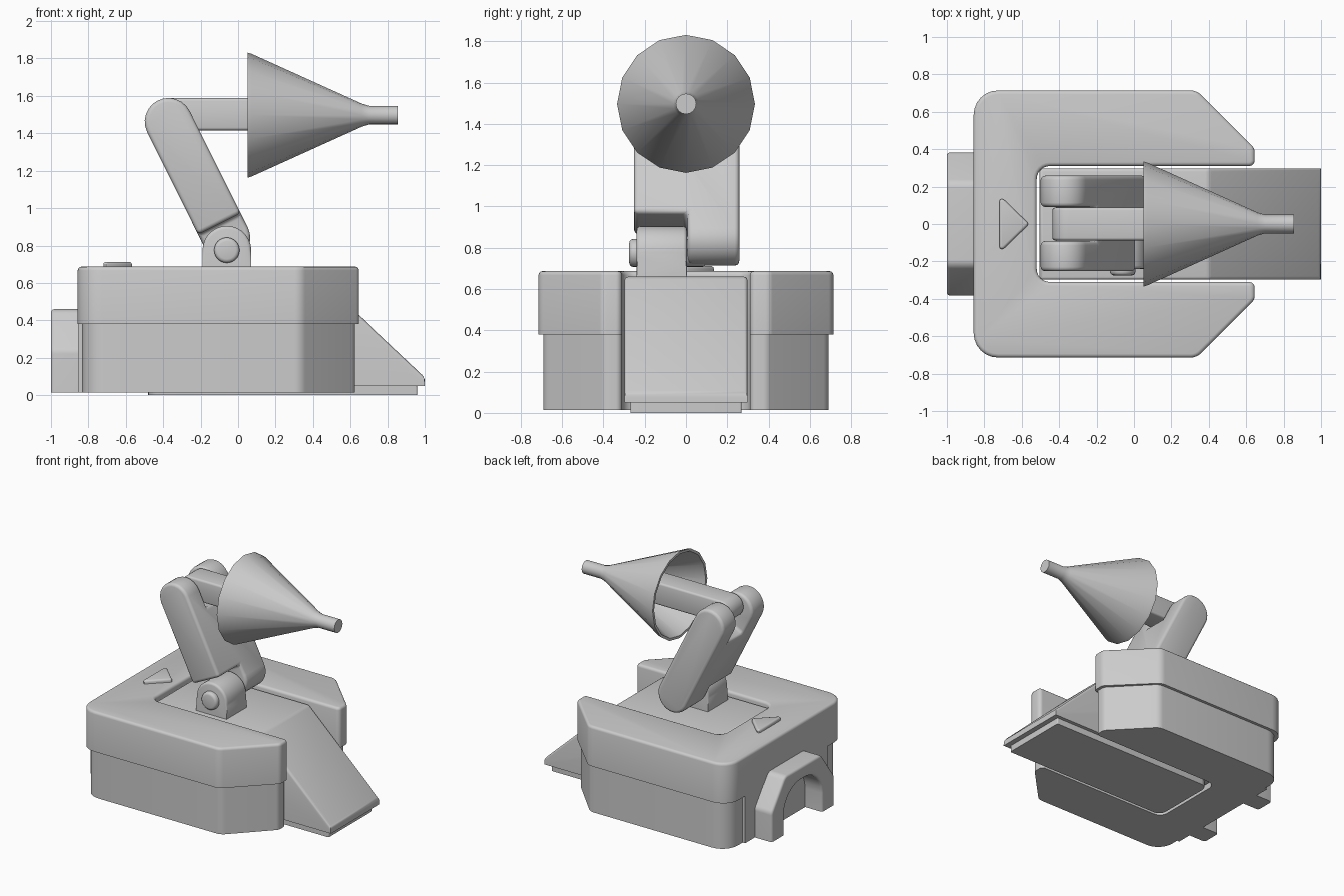
import bpy, bmesh, math
from mathutils import Vector

cube = bpy.data.objects.get("Cube")
if cube:
    bpy.data.objects.remove(cube, do_unlink=True)

GREY = (0.6, 0.6, 0.6, 1)
grey = bpy.data.materials.new("plain grey")
grey.use_nodes = True
grey.diffuse_color = GREY
grey.node_tree.nodes["Principled BSDF"].inputs["Base Color"].default_value = GREY


def rounded(corners, steps=6):
    """Turn (u, v, radius) corners into an outline with arc fillets."""
    out = []
    for i, (u, v, r) in enumerate(corners):
        p = Vector((u, v))
        if r == 0:
            out.append(p)
            continue
        a = (Vector(corners[i - 1][:2]) - p).normalized()
        b = (Vector(corners[(i + 1) % len(corners)][:2]) - p).normalized()
        half = a.angle(b) / 2
        centre = p + (a + b).normalized() * r / math.sin(half)
        start = p + a * r / math.tan(half) - centre
        end = p + b * r / math.tan(half) - centre
        sweep = math.atan2(start.x * end.y - start.y * end.x, start.dot(end))
        for k in range(steps + 1):
            t = sweep * k / steps
            out.append(centre + Vector((start.x * math.cos(t) - start.y * math.sin(t),
                                        start.x * math.sin(t) + start.y * math.cos(t))))
    return out


def capsule(a, b, r, steps=12):
    """Outline of a bar with round ends."""
    a, b = Vector(a), Vector(b)
    base = math.atan2(b.y - a.y, b.x - a.x)
    out = []
    for c, turn in ((b, -math.pi / 2), (a, math.pi / 2)):
        for k in range(steps + 1):
            t = base + turn + math.pi * k / steps
            out.append(c + Vector((math.cos(t), math.sin(t))) * r)
    return out


def add(name, bm):
    bmesh.ops.recalc_face_normals(bm, faces=bm.faces)
    mesh = bpy.data.meshes.new(name)
    bm.to_mesh(mesh)
    bm.free()
    mesh.materials.append(grey)
    ob = bpy.data.objects.new(name, mesh)
    bpy.context.collection.objects.link(ob)
    return ob


def prism(name, outline, axis, lo, hi, bevel=0.0, keep=lambda e: True):
    """Extrude an outline along an axis and round its sharp edges."""
    place = {"z": lambda p, w: (p[0], p[1], w),
             "y": lambda p, w: (p[0], w, p[1]),
             "x": lambda p, w: (w, p[0], p[1])}[axis]
    bm = bmesh.new()
    face = bm.faces.new([bm.verts.new(place(p, lo)) for p in outline])
    ext = bmesh.ops.extrude_face_region(bm, geom=[face])["geom"]
    shift = Vector(place((0, 0), hi - lo))
    bmesh.ops.translate(bm, verts=[g for g in ext if isinstance(g, bmesh.types.BMVert)], vec=shift)
    bmesh.ops.recalc_face_normals(bm, faces=bm.faces)
    if bevel:
        edges = [e for e in bm.edges if e.calc_face_angle(0) > math.radians(32) and keep(e)]
        bmesh.ops.bevel(bm, geom=edges, offset=bevel, segments=3, profile=0.5,
                        affect="EDGES", clamp_overlap=True)
    return add(name, bm)


def above(z):
    return lambda e: all(v.co.z > z for v in e.verts)


def body_plan(inset):
    tip = 0.645 - inset
    half = [(-0.52, 0.31, 0.07), (tip, 0.31, 0.03), (tip, 0.405 - inset / 2, 0.05),
            (0.335, 0.714 - inset, 0.08), (-0.857 + inset, 0.714 - inset, 0.13)]
    return rounded(half + [(x, -y, r) for x, y, r in reversed(half)])


# Base: lower shell, overhanging upper shell
prism("lower_shell", body_plan(0.023), "z", 0.015, 0.39)
prism("upper_shell", body_plan(0), "z", 0.38, 0.687, 0.02, above(0.6))
prism("back_panel", [(-0.855, -0.5), (-0.8, -0.5), (-0.8, 0.5), (-0.855, 0.5)], "z", 0.015, 0.385)

# Sloping insert between the two sides, and its sole plate
prism("ramp", [(-0.505, 0.05), (1, 0.05), (1, 0.095), (0.4, 0.66), (-0.505, 0.66)],
      "y", -0.298, 0.298, 0.018, above(0.07))
prism("sole_plate", rounded([(-0.48, -0.27, 0.06), (0.96, -0.27, 0.01),
                             (0.96, 0.27, 0.01), (-0.48, 0.27, 0.06)]), "z", 0, 0.06)

# Arched bracket on the back
arch_outer = rounded([(0.383, 0.015, 0), (0.383, 0.24, 0.06), (0.22, 0.46, 0.06),
                      (-0.22, 0.46, 0.06), (-0.383, 0.24, 0.06), (-0.383, 0.015, 0)])
arch_inner = rounded([(-0.23, 0.015, 0), (-0.23, 0.36, 0.2), (0.23, 0.36, 0.2), (0.23, 0.015, 0)])
prism("back_arch", arch_outer + arch_inner, "x", -1, -0.82, 0.018,
      lambda e: all(v.co.x < -0.9 and v.co.z > 0.02 for v in e.verts) or
      all(v.co.x < -0.9 for v in e.verts) and abs(e.verts[0].co.z - e.verts[1].co.z) > 0.05)

# Triangular button
prism("arrow_button", rounded([(-0.72, -0.155, 0.015), (-0.56, 0, 0.015), (-0.72, 0.155, 0.015)], 3),
      "z", 0.67, 0.712, 0.015, above(0.7))

# Shoulder mount with its pivot pin
PIVOT = (-0.06, 0.775)
mount = [(0.07, 0.62)] + [(PIVOT[0] + 0.13 * math.cos(math.pi * k / 14),
                           PIVOT[1] + 0.13 * math.sin(math.pi * k / 14)) for k in range(15)] + [(-0.19, 0.62)]
prism("shoulder_mount", mount, "y", -0.24, 0.005, 0.018, above(0.63))
pin = [(PIVOT[0] + 0.068 * math.cos(math.tau * k / 24),
        PIVOT[1] + 0.068 * math.sin(math.tau * k / 24)) for k in range(24)]
prism("shoulder_pin", pin, "y", -0.275, 0.1, 0.02)

# Upper arm: a bar with a step below and a slot above
LOW, HIGH = Vector((-0.062, 0.84)), Vector((-0.372, 1.462))
along = (HIGH - LOW).normalized()
across = Vector((along.y, -along.x))
arm = prism("upper_arm", capsule(LOW, HIGH, 0.127), "y", -0.252, 0.258)


def arm_box(name, s0, s1, y0, y1):
    pts = [LOW + along * s + across * t for s, t in ((s0, -0.3), (s0, 0.3), (s1, 0.3), (s1, -0.3))]
    return prism(name, pts, "y", y0, y1)


cutters = [arm_box("step_cutter", -0.4, 0.085, -0.5, 0.008),
           arm_box("slot_cutter", 0.56, 1.2, -0.092, 0.092)]
for cutter in cutters:
    mod = arm.modifiers.new("cut", "BOOLEAN")
    mod.operation, mod.solver, mod.object = "DIFFERENCE", "EXACT", cutter
soft = arm.modifiers.new("soft_edges", "BEVEL")
soft.width, soft.segments, soft.angle_limit = 0.022, 3, math.radians(35)
graph = bpy.context.evaluated_depsgraph_get()
arm_mesh = bpy.data.meshes.new_from_object(arm.evaluated_get(graph))
arm.modifiers.clear()
arm.data = arm_mesh
for cutter in cutters:
    bpy.data.objects.remove(cutter, do_unlink=True)

# Forearm reaching into the funnel
prism("forearm", capsule((-0.35, 1.502), (0.4, 1.502), 0.086), "y", -0.088, 0.088, 0.015)

# Hollow funnel with a spout
profile = [(0.6, 0), (0.6, 0.06), (0.052, 0.315), (0.052, 0.334), (0.072, 0.328),
           (0.66, 0.062), (0.7, 0.05), (0.855, 0.05), (0.855, 0)]
bm = bmesh.new()
ring = [bm.verts.new((x, 0, r)) for x, r in profile]
edges = [bm.edges.new(pair) for pair in zip(ring, ring[1:])]
bmesh.ops.spin(bm, geom=ring + edges, cent=(0, 0, 0), axis=(1, 0, 0), angle=math.tau, steps=16)
bmesh.ops.remove_doubles(bm, verts=bm.verts, dist=0.0005)
bmesh.ops.translate(bm, verts=bm.verts, vec=(0, 0, 1.497))
add("funnel", bm)

# Smooth shading with crisp edges
for ob in bpy.context.collection.objects:
    if ob.type == "MESH" and grey.name in ob.data.materials:
        bpy.ops.object.select_all(action="DESELECT")
        ob.select_set(True)
        bpy.context.view_layer.objects.active = ob
        bpy.ops.object.shade_smooth_by_angle(angle=math.radians(35))
